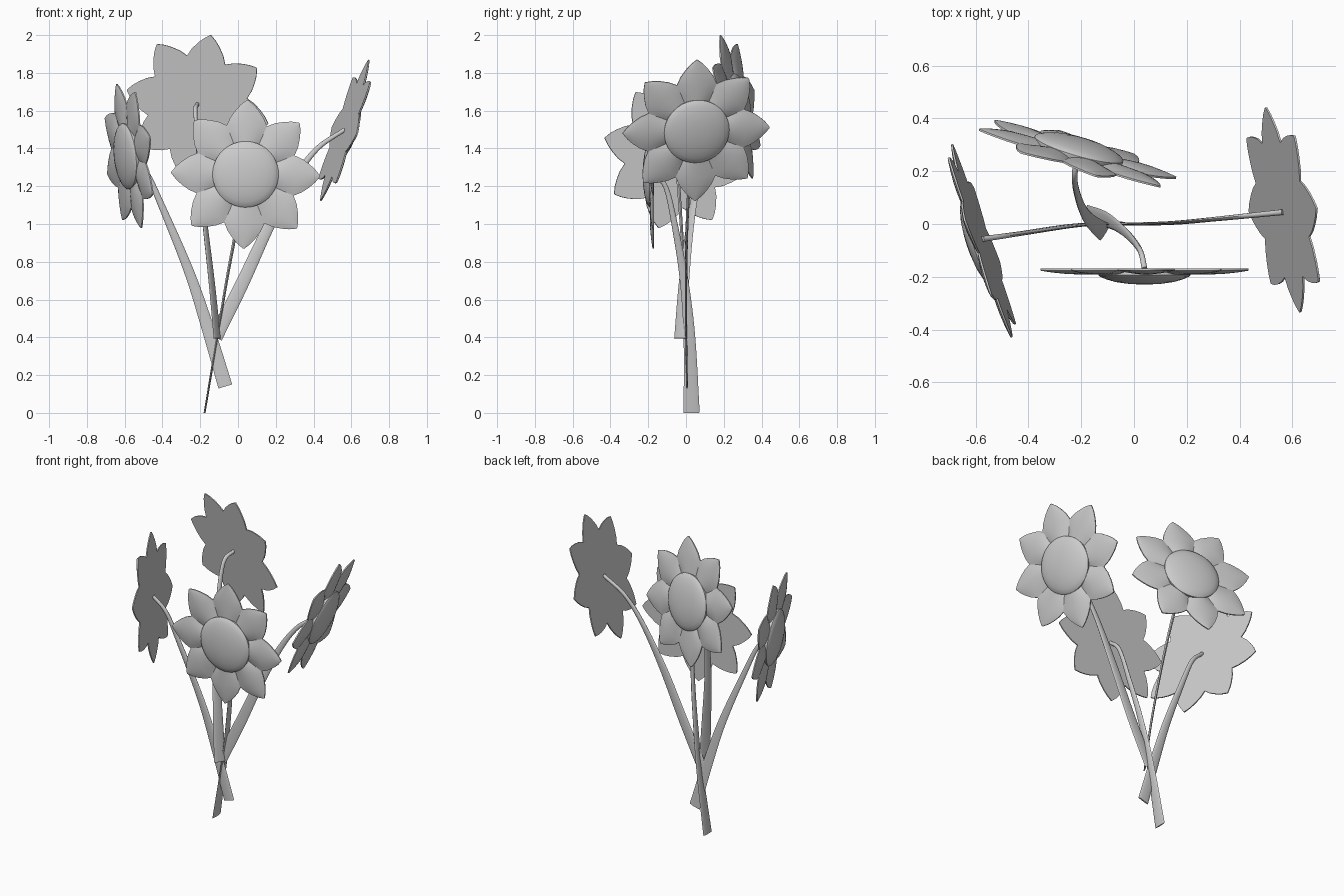
import bpy, math
from mathutils import Vector, Matrix

if "Cube" in bpy.data.objects:
    bpy.data.objects.remove(bpy.data.objects["Cube"])


def make_object(name, verts, faces, matrix=None):
    mesh = bpy.data.meshes.new(name)
    mesh.from_pydata(verts, [], faces)
    obj = bpy.data.objects.new(name, mesh)
    bpy.context.collection.objects.link(obj)
    if matrix:
        obj.matrix_world = matrix
    bpy.ops.object.select_all(action='DESELECT')
    obj.select_set(True)
    bpy.context.view_layer.objects.active = obj
    bpy.ops.object.mode_set(mode='EDIT')
    bpy.ops.mesh.select_all(action='SELECT')
    bpy.ops.mesh.normals_make_consistent(inside=False)
    bpy.ops.object.mode_set(mode='OBJECT')
    bpy.ops.object.shade_smooth_by_angle(angle=math.radians(40))
    return obj


# Petal outline: distance from centre, half width, ridge height
PETAL = [(0.05, 0.0207, 0.020), (0.13, 0.0538, 0.022), (0.2, 0.083, 0.023),
         (0.257, 0.1065, 0.022), (0.30, 0.088, 0.020), (0.34, 0.060, 0.016),
         (0.37, 0.033, 0.012), (0.394, 0.003, 0.008)]
EDGE = 0.007
ACROSS = 8


def petals(name, matrix):
    verts, faces = [], []
    row = 2 * (ACROSS + 1)
    for k in range(8):
        rot = Matrix.Rotation(k * math.pi / 4, 3, 'Z')
        base = len(verts)
        for r, w, h in PETAL:
            for side in (0, 1):      # domed front, flat back
                for j in range(ACROSS + 1):
                    v = 2 * j / ACROSS - 1
                    z = 0 if side else EDGE + (h - EDGE) * (1 - v * v)
                    verts.append(rot @ Vector((r, w * v, z)))
        n = ACROSS + 1
        # closed loop of indices round each cross-section
        loop = list(range(n)) + list(range(2 * n - 1, n - 1, -1))
        for i in range(len(PETAL) - 1):
            a, b = base + i * row, base + (i + 1) * row
            for j in range(row):
                p, q = loop[j], loop[(j + 1) % row]
                faces.append((a + p, a + q, b + q, b + p))
        faces.append([base + p for p in loop])
        faces.append([base + (len(PETAL) - 1) * row + p for p in loop])
    return make_object(name, verts, faces, matrix)


def seed_disc(name, matrix):
    profile = [(0.168, 0.0), (0.174, 0.015), (0.175, 0.024), (0.168, 0.031),
               (0.145, 0.041), (0.11, 0.051), (0.06, 0.058)]
    seg = 40
    verts = [(r * math.cos(2 * math.pi * s / seg), r * math.sin(2 * math.pi * s / seg), z)
             for r, z in profile for s in range(seg)]
    faces = [(i * seg + s, i * seg + (s + 1) % seg, (i + 1) * seg + (s + 1) % seg, (i + 1) * seg + s)
             for i in range(len(profile) - 1) for s in range(seg)]
    faces.append(list(range(seg)))
    top = len(verts)
    verts.append((0, 0, 0.061))
    last = (len(profile) - 1) * seg
    faces += [(last + s, last + (s + 1) % seg, top) for s in range(seg)]
    return make_object(name, verts, faces, matrix)


def spline(pts, steps=6):
    ext = [2 * pts[0] - pts[1]] + pts + [2 * pts[-1] - pts[-2]]
    out = []
    for i in range(1, len(ext) - 2):
        a, b, c, d = ext[i - 1:i + 3]
        for s in range(steps):
            t = s / steps
            out.append(0.5 * (2 * b + (c - a) * t + (2 * a - 5 * b + 4 * c - d) * t * t
                              + (3 * b - a - 3 * c + d) * t ** 3))
    return out + [pts[-1]]


def stem(name, path, wide):
    # path points carry x, y, z, width; flat blade at the foot, round at the head
    pts = spline([Vector(p) for p in path])
    wide = Vector(wide).normalized()
    verts, faces, seg = [], [], 12
    for i, p in enumerate(pts):
        t = (pts[min(i + 1, len(pts) - 1)] - pts[max(i - 1, 0)]).to_3d().normalized()
        u = (wide - t * wide.dot(t)).normalized()
        n = t.cross(u)
        f = i / (len(pts) - 1)
        thick = 0.010 + 0.012 * f
        for s in range(seg):
            a = 2 * math.pi * s / seg
            verts.append(p.to_3d() + u * (p[3] / 2 * math.cos(a)) + n * (thick / 2 * math.sin(a)))
    for i in range(len(pts) - 1):
        for s in range(seg):
            q = (s + 1) % seg
            faces.append((i * seg + s, i * seg + q, (i + 1) * seg + q, (i + 1) * seg + s))
    faces += [list(range(seg)), [len(verts) - seg + s for s in range(seg)]]
    return make_object(name, verts, faces)


# Each flower: back-plane centre, facing direction, one petal direction, stem path, stem width direction
FLOWERS = {
    "front": ((0.04, -0.169, 1.263), (0, -1, 0), (0.01, 0, 0.39),
              [(-0.177, 0.03, 0, 0.085), (-0.11, 0.018, 0.4, 0.062), (-0.06, -0.01, 0.7, 0.045),
               (-0.01, -0.055, 0.97, 0.034), (0.025, -0.105, 1.19, 0.026), (0.04, -0.17, 1.262, 0.022)],
              (0, 1, 0)),
    "right": ((0.562, 0.053, 1.497), (0.93, 0.17, -0.32), (0.125, 0.005, 0.375),
              [(-0.12, 0, 0.4, 0.075), (0.02, 0, 0.68, 0.07), (0.16, 0.005, 0.98, 0.058),
               (0.3, 0.018, 1.24, 0.038), (0.42, 0.03, 1.40, 0.027), (0.565, 0.045, 1.5, 0.022)],
              (1, 0, 0)),
    "left": ((-0.573, -0.063, 1.36), (-0.94, -0.315, -0.095), (-0.065, 0.08, 0.38),
             [(-0.067, 0.005, 0.14, 0.076), (-0.16, 0.0, 0.45, 0.066), (-0.26, -0.01, 0.75, 0.052),
              (-0.41, -0.033, 1.11, 0.035), (-0.49, -0.045, 1.28, 0.027), (-0.575, -0.057, 1.365, 0.022)],
             (1, 0, 0)),
    "back": ((-0.215, 0.263, 1.62), (0.27, 0.948, 0.163), (0.07, -0.085, 0.38),
             [(-0.11, -0.03, 0.395, 0.075), (-0.14, -0.01, 0.7, 0.062), (-0.18, 0.03, 1.05, 0.045),
              (-0.208, 0.09, 1.35, 0.033), (-0.225, 0.17, 1.59, 0.025), (-0.215, 0.265, 1.635, 0.022)],
             (0.5, 0.85, 0)),
}

for name, (centre, normal, tip, path, wide) in FLOWERS.items():
    z = Vector(normal).normalized()
    x = Vector(tip)
    x = (x - z * x.dot(z)).normalized()
    y = z.cross(x)
    m = Matrix.Translation(centre) @ Matrix((x, y, z)).transposed().to_4x4()
    petals(name + "_flower_petals", m)
    seed_disc(name + "_flower_centre", m)
    stem(name + "_flower_stem", path, wide)
